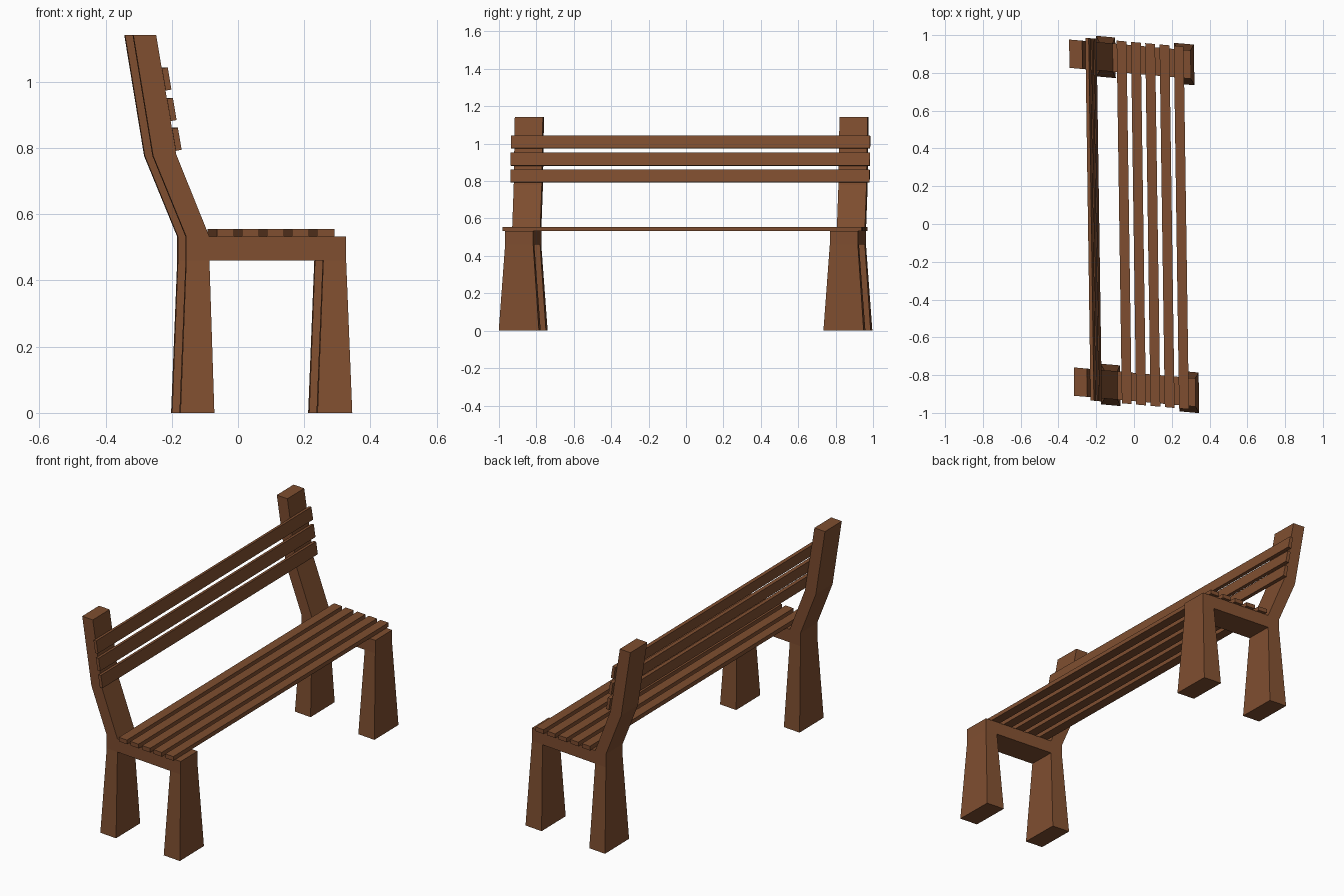
import bpy, bmesh, math

if "Cube" in bpy.data.objects:
    bpy.data.objects.remove(bpy.data.objects["Cube"])

wood = bpy.data.materials.new("brown wood")
wood.diffuse_color = (0.21, 0.076, 0.029, 1)
wood.use_nodes = True
wood.node_tree.nodes["Principled BSDF"].inputs["Base Color"].default_value = wood.diffuse_color


def skew(x, y, z):
    """The whole bench is slightly skewed in plan."""
    return (x - 0.0145 * y, y - 0.09 * x + 0.004, z)


def make_object(name, verts, faces):
    me = bpy.data.meshes.new(name)
    me.from_pydata([skew(*v) for v in verts], [], faces)
    bm = bmesh.new()
    bm.from_mesh(me)
    bmesh.ops.recalc_face_normals(bm, faces=bm.faces)
    bm.to_mesh(me)
    bm.free()
    me.materials.append(wood)
    ob = bpy.data.objects.new(name, me)
    bpy.context.collection.objects.link(ob)
    return ob


# End frame outline (x, z): back leg, rail, front leg, seat top, leaning post
OUTLINE = [(-.188, 0), (-.0855, 0), (-.10, .46), (.244, .46), (.226, 0), (.331, 0),
           (.313, .46), (.313, .532), (.244, .532), (-.10, .532), (-.20, .78),
           (-.261, 1.142), (-.33, 1.142), (-.27, .776), (-.17, .532), (-.17, .46)]
PANELS = [(0, 1, 2, 15), (15, 2, 9, 14), (14, 9, 10, 13), (13, 10, 11, 12),
          (2, 3, 8, 9), (4, 5, 6, 3), (3, 6, 7, 8)]


def end_frame(name, yc):
    n = len(OUTLINE)
    verts = []
    for s in (-1, 1):
        for x, z in OUTLINE:
            half = 0.1075 if z == 0 else 0.075   # feet flare out
            verts.append((x, yc + s * half, z))
    faces = list(PANELS) + [tuple(i + n for i in reversed(p)) for p in PANELS]
    faces += [(i, i + n, (i + 1) % n + n, (i + 1) % n) for i in range(n)]
    return make_object(name, verts, faces)


def slat(name, section, half=0.96):
    verts = [(x, s * half, z) for s in (-1, 1) for x, z in section]
    faces = [(0, 1, 2, 3), (7, 6, 5, 4)]
    faces += [(i, i + 4, (i + 1) % 4 + 4, (i + 1) % 4) for i in range(4)]
    return make_object(name, verts, faces)


# Two end frames
end_frame("end_frame_near", -0.868)
end_frame("end_frame_far", 0.868)

# Five seat slats
for i in range(5):
    x = -0.078 + i * 0.0757
    slat(f"seat_slat_{i + 1}", [(x, .532), (x + .052, .532), (x + .052, .555), (x, .555)])

# Three back slats lying on the front of the leaning posts
lean = math.atan2(0.061, 0.362)
ux, uz = -math.sin(lean), math.cos(lean)     # up along the post
nx, nz = math.cos(lean), math.sin(lean)      # out from the post
for i, zc in enumerate((.825, .915, 1.007)):
    xc = -0.20 - (zc - 0.78) * math.tan(lean)
    section = [(xc + a * ux + b * nx, zc + a * uz + b * nz)
               for a, b in ((-.034, 0), (-.034, .018), (.034, .018), (.034, 0))]
    slat(f"back_slat_{i + 1}", section)
